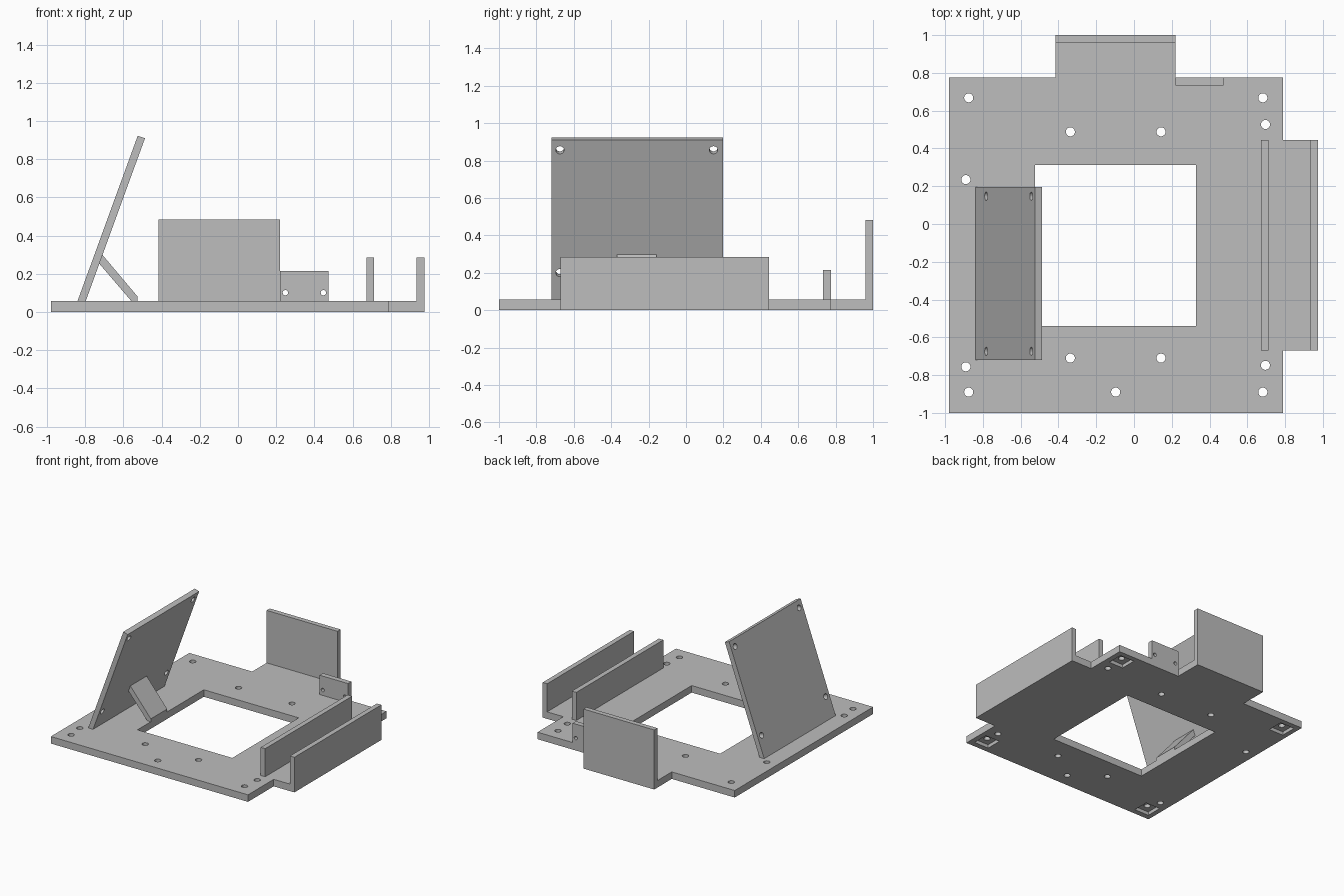
import bpy, bmesh
from math import pi, radians
from mathutils import Matrix, Vector

default = bpy.data.objects.get("Cube")
if default:
    bpy.data.objects.remove(default)

GREY = (0.51, 0.51, 0.51, 1)
mat = bpy.data.materials.new("plain grey")
mat.use_nodes = True
mat.diffuse_color = GREY
mat.node_tree.nodes["Principled BSDF"].inputs["Base Color"].default_value = GREY


def make(name, bm):
    bmesh.ops.recalc_face_normals(bm, faces=bm.faces)
    mesh = bpy.data.meshes.new(name)
    bm.to_mesh(mesh)
    bm.free()
    mesh.materials.append(mat)
    ob = bpy.data.objects.new(name, mesh)
    bpy.context.collection.objects.link(ob)
    return ob


def prism(name, points, offset):
    """Closed outline extruded along an offset."""
    bm = bmesh.new()
    face = bm.faces.new([bm.verts.new(p) for p in points])
    new = bmesh.ops.extrude_face_region(bm, geom=[face])["geom"]
    verts = [v for v in new if isinstance(v, bmesh.types.BMVert)]
    bmesh.ops.translate(bm, verts=verts, vec=offset)
    return make(name, bm)


def box(name, x0, x1, y0, y1, z0, z1):
    outline = [(x0, y0, z0), (x1, y0, z0), (x1, y1, z0), (x0, y1, z0)]
    return prism(name, outline, (0, 0, z1 - z0))


def drill(name, centre, radius, rotation):
    bm = bmesh.new()
    bmesh.ops.create_cone(bm, cap_ends=True, segments=32, radius1=radius, radius2=radius,
                          depth=0.2, matrix=Matrix.Translation(centre) @ rotation)
    return make(name, bm)


def cut(target, cutter):
    cutter.hide_render = True
    mod = target.modifiers.new("cut", "BOOLEAN")
    mod.operation = "DIFFERENCE"
    mod.solver = "EXACT"
    mod.object = cutter
    bpy.context.view_layer.objects.active = target
    bpy.ops.object.modifier_apply(modifier=mod.name)
    bpy.data.objects.remove(cutter)


T = 0.057  # plate thickness

# Base plate with back and side tabs
outline = [(-0.98, -1), (0.79, -1), (0.79, -0.67), (0.975, -0.67), (0.975, 0.445), (0.79, 0.445),
           (0.79, 0.775), (0.22, 0.775), (0.22, 1), (-0.415, 1), (-0.415, 0.775), (-0.98, 0.775)]
base = prism("base_plate", [(x, y, 0) for x, y in outline], (0, 0, T))
cut(base, box("window_cutter", -0.525, 0.327, -0.54, 0.312, -0.1, 0.2))

# Corner holes with square pockets underneath
flat = Matrix.Identity(4)
corners = [(x, y) for x in (-0.875, 0.682) for y in (-0.89, 0.668)]
for x, y in corners:
    cut(base, box("pocket_cutter", x - 0.065, x + 0.065, y - 0.065, y + 0.065, -0.1, 0.028))

# Mounting holes
holes = [(x, y) for x in (-0.337, 0.143) for y in (-0.71, 0.488)]
holes += [(-0.89, 0.235), (-0.89, -0.756), (0.696, 0.527), (0.696, -0.748), (-0.097, -0.89)]
for x, y in corners + holes:
    cut(base, drill("hole_cutter", (x, y, 0.03), 0.024, flat))

# Upright walls
box("back_wall", -0.415, 0.22, 0.96, 1, T, 0.483)
box("inner_side_wall", 0.673, 0.713, -0.67, 0.445, T, 0.285)
box("outer_side_wall", 0.935, 0.975, -0.67, 0.445, T, 0.285)

# Small drilled bracket
bracket = box("small_bracket", 0.22, 0.475, 0.732, 0.775, T, 0.214)
for x in (0.248, 0.447):
    cut(bracket, drill("bracket_cutter", (x, 0.75, 0.101), 0.014, Matrix.Rotation(pi / 2, 4, "X")))

# Leaning panel with four holes
profile = [(-0.84, T), (-0.797, T), (-0.487, 0.909), (-0.525, 0.922)]
panel = prism("leaning_panel", [(x, -0.72, z) for x, z in profile], (0, 0.917, 0))
across = Matrix.Rotation(radians(110), 4, "Y")
for x, z in ((-0.54, 0.868), (-0.78, 0.212)):
    for y in (-0.674, 0.147):
        cut(panel, drill("panel_cutter", (x, y, z), 0.022, across))

# Brace propping the panel
profile = [(-0.712, 0.302), (-0.525, 0.08), (-0.525, T), (-0.558, T), (-0.728, 0.255)]
prism("panel_brace", [(x, -0.368, z) for x, z in profile], (0, 0.21, 0))
